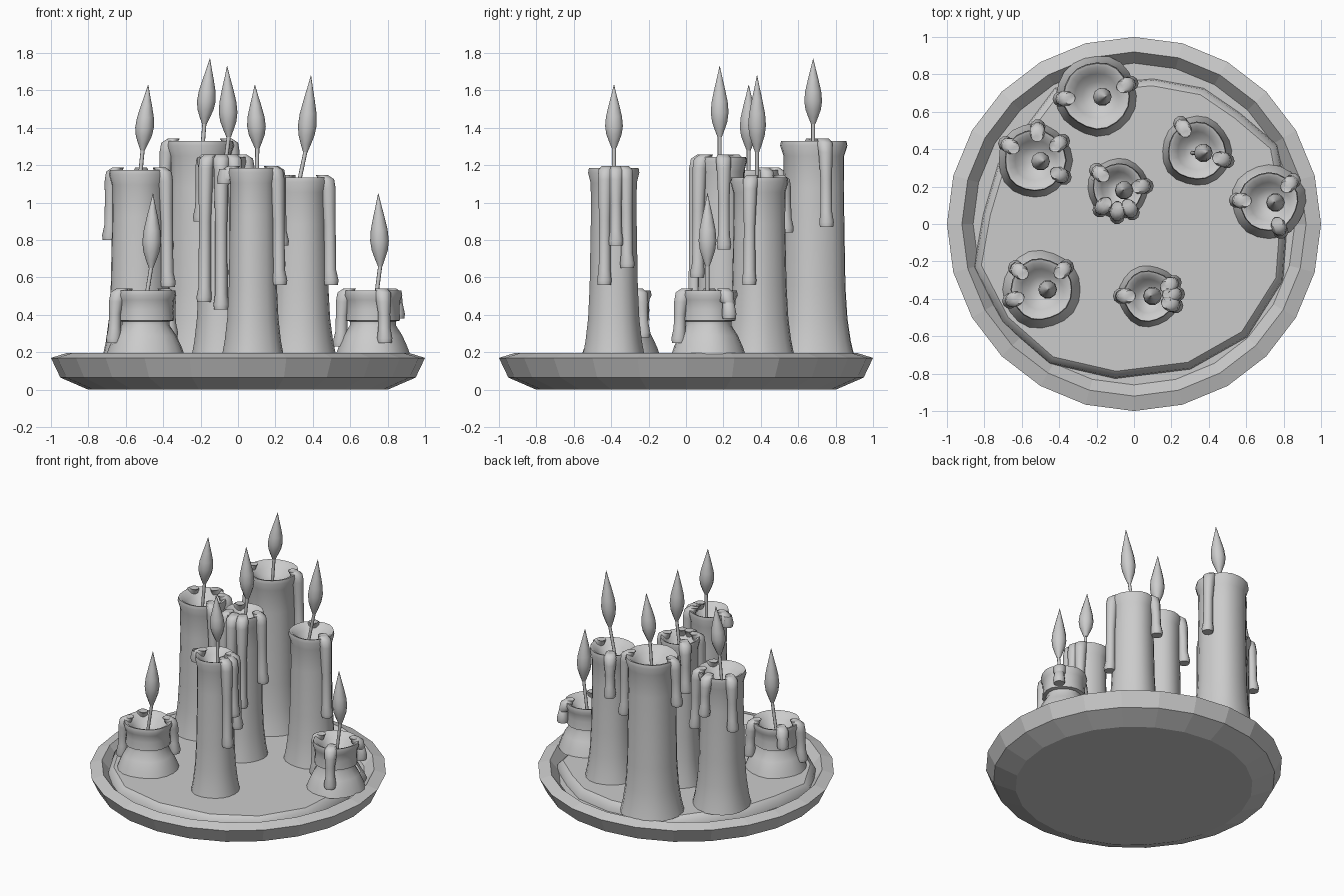
import bpy, bmesh, math
from mathutils import Vector

cube = bpy.data.objects.get("Cube")
if cube:
    bpy.data.objects.remove(cube)

clay = bpy.data.materials.new("plain_grey")
clay.use_nodes = True
GREY = (0.6, 0.6, 0.6, 1)
clay.diffuse_color = GREY
clay.node_tree.nodes["Principled BSDF"].inputs["Base Color"].default_value = GREY


def loft(name, rings, sides, smooth=True, wobble=0.0, angle=50):
    """Skin horizontal rings given as (x, y, z, radius) and cap both ends."""
    bm = bmesh.new()
    loops = []
    for x, y, z, r in rings:
        loop = []
        for i in range(sides):
            a = math.tau * i / sides
            k = r * (1 + wobble * math.sin(3 * a + 9 * x) + wobble * math.sin(5 * a + 4 * y))
            loop.append(bm.verts.new((x + k * math.cos(a), y + k * math.sin(a), z)))
        loops.append(loop)
    for low, high in zip(loops, loops[1:]):
        for i in range(sides):
            j = (i + 1) % sides
            bm.faces.new((low[i], low[j], high[j], high[i]))
    bm.faces.new(loops[0][::-1])
    bm.faces.new(loops[-1])
    return finish(name, bm, smooth, angle)


def finish(name, bm, smooth, angle=50):
    bmesh.ops.recalc_face_normals(bm, faces=bm.faces)
    mesh = bpy.data.meshes.new(name)
    bm.to_mesh(mesh)
    bm.free()
    mesh.materials.append(clay)
    obj = bpy.data.objects.new(name, mesh)
    bpy.context.collection.objects.link(obj)
    if smooth:
        bpy.ops.object.select_all(action="DESELECT")
        obj.select_set(True)
        bpy.context.view_layer.objects.active = obj
        bpy.ops.object.shade_smooth_by_angle(angle=math.radians(angle))
    return obj


# Faceted tray with a raised rim
tray = [(0, 0.8), (0.065, 0.95), (0.17, 1.0), (0.195, 0.92), (0.12, 0.86)]
loft("tray", [(0, 0, z, r) for z, r in tray], 24, smooth=False)

# Irregular pool of set wax in the tray
outline = [(0.1, 0.77), (0.37, 0.72), (0.56, 0.59), (0.76, 0.42), (0.82, 0.1), (0.79, -0.3),
           (0.6, -0.6), (0.3, -0.77), (-0.1, -0.82), (-0.45, -0.74), (-0.7, -0.52),
           (-0.85, -0.23), (-0.8, 0.05), (-0.72, 0.32), (-0.42, 0.72)]
bm = bmesh.new()
loops = [[bm.verts.new((x * k, y * k, z)) for x, y in outline]
         for k, z in ((1.01, 0.11), (1, 0.16), (0.96, 0.19))]
for low, high in zip(loops, loops[1:]):
    for i in range(len(outline)):
        j = (i + 1) % len(outline)
        bm.faces.new((low[i], low[j], high[j], high[i]))
bm.faces.new(loops[-1])
finish("wax_pool", bm, True, 40)

BASE = 0.185


def candle_profile(h, r):
    """Height and radius pairs from the foot, over the lip, into the melted bowl."""
    if h > 0.8:
        body = [(BASE, 1.2), (0.26, 1.1), (0.38, 1.0), (0.55, 0.94), (h - 0.25, 0.89), (h - 0.08, 0.9)]
    else:
        body = [(BASE, 1.27), (0.23, 1.17), (0.29, 1.0), (0.345, 0.78), (0.365, 0.78),
                (0.37, 0.93), (0.43, 0.9), (0.48, 0.93)]
    lip = [(h - 0.025, 1.0), (h, 0.97), (h - 0.005, 0.86), (h - 0.04, 0.66),
           (h - 0.075, 0.42), (h - 0.09, 0.2), (h - 0.09, 0.05)]
    return [(z, k * r) for z, k in body + lip]


def drip(name, x, y, h, r, degrees, bottom):
    """Run of wax folding over the lip and ending in a blunt bead."""
    a = math.radians(degrees)
    path = [(-0.05, h + 0.008, 0.018), (-0.035, h + 0.012, 0.032), (-0.012, h - 0.01, 0.043),
            (0.0, h - 0.06, 0.04), (0.008, h - 0.45 * (h - bottom), 0.032),
            (0.01, bottom + 0.08, 0.033), (0.015, bottom + 0.025, 0.041), (0.015, bottom, 0.037)]
    loft(name, [(x + (r + d) * math.cos(a), y + (r + d) * math.sin(a), z, w)
                for d, z, w in path], 10)


def flame(name, wick, foot, tip):
    """Bent wick carrying a teardrop flame."""
    foot, tip, wick = Vector(foot), Vector(tip), Vector(wick)
    loft(name + "_wick", [(*wick.lerp(foot, t), 0.011) for t in (0, 0.5, 1.15)], 8)
    shape = [(0, 0.012), (0.1, 0.027), (0.22, 0.043), (0.35, 0.05), (0.5, 0.045),
             (0.68, 0.03), (0.85, 0.014), (1, 0.001)]
    loft(name + "_flame", [(*foot.lerp(tip, t), w) for t, w in shape], 10)


# name: centre, height, lip radius, wick x, flame foot x and z, tip x and z, flame y, drips
candles = {
    "back_candle": (-0.2, 0.685, 1.33, 0.18, -0.195, -0.18, 1.42, -0.15, 1.77, 0.68,
                    [(20, 0.87), (185, 1.0)]),
    "left_candle": (-0.53, 0.34, 1.175, 0.165, -0.53, -0.51, 1.28, -0.48, 1.63, 0.335,
                    [(150, 0.8), (85, 0.9), (35, 0.75), (-30, 0.55)]),
    "middle_candle": (-0.085, 0.19, 1.245, 0.135, -0.075, -0.05, 1.35, -0.058, 1.73, 0.18,
                      [(230, 0.47), (268, 0.43), (300, 0.6), (5, 0.75), (140, 0.9)]),
    "right_candle": (0.335, 0.39, 1.135, 0.155, 0.31, 0.36, 1.27, 0.39, 1.68, 0.38,
                     [(-18, 0.56), (120, 0.84)]),
    "front_candle": (0.08, -0.385, 1.185, 0.137, 0.1, 0.103, 1.29, 0.09, 1.63, -0.385,
                     [(-20, 0.56), (28, 0.65), (4, 0.77), (180, 1.1)]),
    "short_right_candle": (0.72, 0.12, 0.53, 0.157, 0.73, 0.76, 0.66, 0.75, 1.05, 0.115,
                           [(292, 0.25), (178, 0.23), (40, 0.38)]),
    "short_left_candle": (-0.495, -0.35, 0.53, 0.165, -0.5, -0.465, 0.65, -0.455, 1.05, -0.35,
                          [(200, 0.25), (42, 0.28), (140, 0.4)]),
}
for name, (x, y, h, r, wx, fx, fz, tx, tz, fy, drips) in candles.items():
    loft(name, [(x, y, z, k) for z, k in candle_profile(h, r)], 20, wobble=0.015)
    flame(name, (wx, fy, h - 0.1), (fx, fy, fz), (tx, fy, tz))
    for n, (degrees, bottom) in enumerate(drips):
        drip(f"{name}_drip_{n + 1}", x, y, h, r, degrees, bottom)
